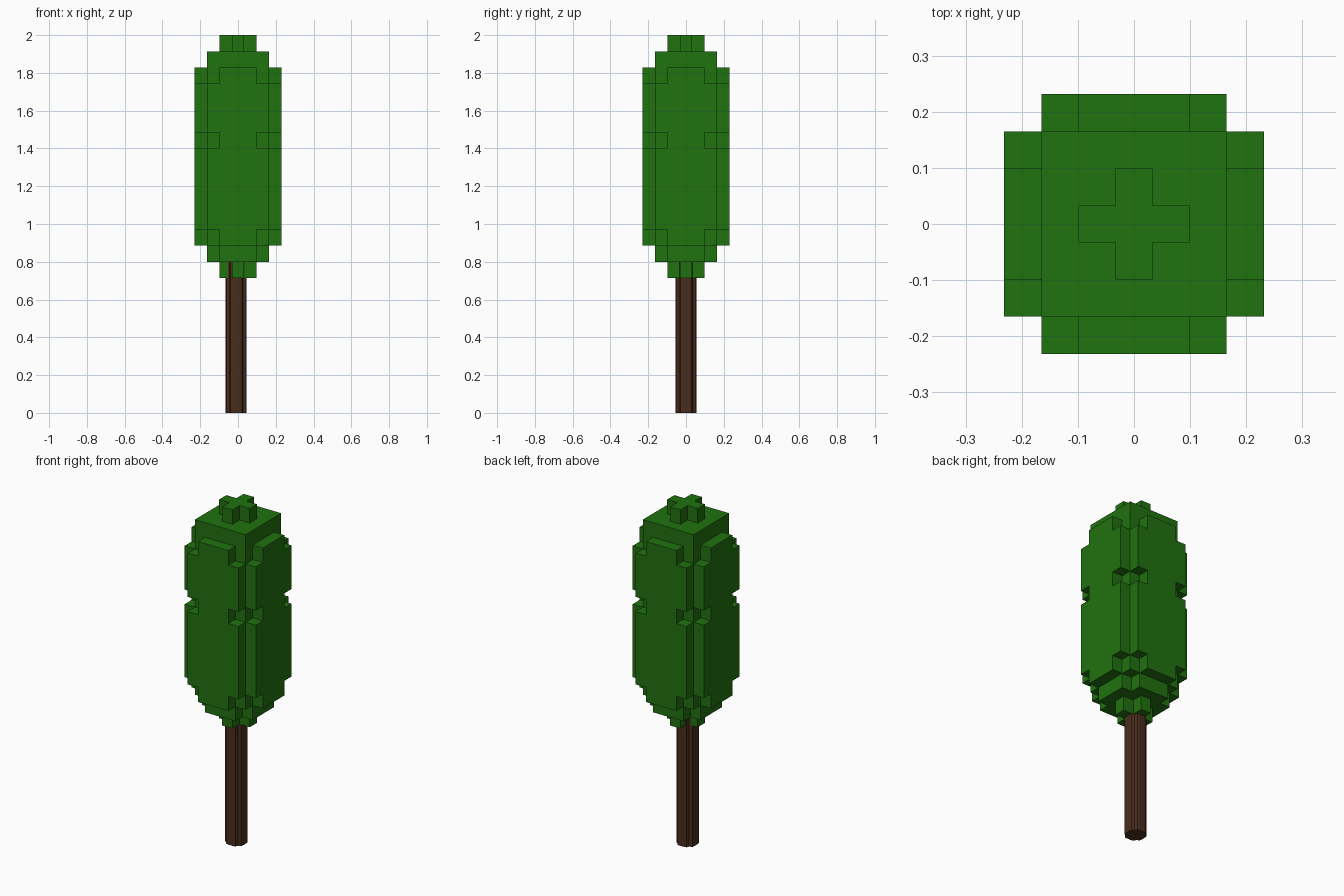
import bpy, bmesh, math
from mathutils import Vector

if "Cube" in bpy.data.objects:
    bpy.data.objects.remove(bpy.data.objects["Cube"])

def make_object(name, bm, color):
    bmesh.ops.remove_doubles(bm, verts=bm.verts, dist=1e-4)
    bmesh.ops.recalc_face_normals(bm, faces=bm.faces)
    mesh = bpy.data.meshes.new(name)
    bm.to_mesh(mesh)
    bm.free()
    mat = bpy.data.materials.new(name + "_color")
    mat.diffuse_color = color
    mat.use_nodes = True
    mat.node_tree.nodes["Principled BSDF"].inputs["Base Color"].default_value = mat.diffuse_color
    mesh.materials.append(mat)
    obj = bpy.data.objects.new(name, mesh)
    bpy.context.collection.objects.link(obj)
    return obj

# Foliage: stepped layers of blocks; each shape lists half-widths of rows 0, 1, 2, 3
CELL, LAYER, BASE = 0.0661, 1.2857 / 15, 0.7143
PLUS, ROUND5, SQUARE5 = (1, 0), (2, 2, 1), (2, 2, 2)
NOTCHED7, FULL7 = (3, 3, 2, 1), (3, 3, 3, 2)
layers = [PLUS, ROUND5, NOTCHED7] + [FULL7] * 5 + [NOTCHED7] + [FULL7] * 3 + [NOTCHED7, SQUARE5, PLUS]

cells = set()
for k, rows in enumerate(layers):
    for j in range(1 - len(rows), len(rows)):
        w = rows[abs(j)]
        cells.update((i, j, k) for i in range(-w, w + 1))

bm = bmesh.new()
for c in cells:
    for axis in range(3):
        for side in (-1, 1):
            n = list(c)
            n[axis] += side
            if tuple(n) in cells:
                continue
            u, v = (axis + 1) % 3, (axis + 2) % 3
            corners = []
            for a, b in ((-1, -1), (1, -1), (1, 1), (-1, 1)):
                p = [float(t) for t in c]
                p[axis] += side / 2
                p[u] += a / 2
                p[v] += b / 2
                corners.append(bm.verts.new((p[0] * CELL, p[1] * CELL, BASE + (p[2] + 0.5) * LAYER)))
            bm.faces.new(corners if side > 0 else corners[::-1])
make_object("foliage", bm, (0.0145, 0.168, 0.0048, 1))

# Trunk: column with grooved corners, slightly off centre
bm = bmesh.new()
quarter = [(0.052, -0.030), (0.055, -0.018), (0.055, 0.018), (0.052, 0.030), (0.036, 0.036)]
ring = []
for k in range(4):
    c, s = math.cos(k * math.pi / 2), math.sin(k * math.pi / 2)
    ring += [bm.verts.new((-0.01 + x * c - y * s, x * s + y * c, 0)) for x, y in quarter]
base = bm.faces.new(ring)
top = bmesh.ops.extrude_face_region(bm, geom=[base], use_keep_orig=True)
bmesh.ops.translate(bm, vec=Vector((0, 0, 0.8)),
                    verts=[g for g in top["geom"] if isinstance(g, bmesh.types.BMVert)])
make_object("trunk", bm, (0.068, 0.027, 0.0122, 1))
